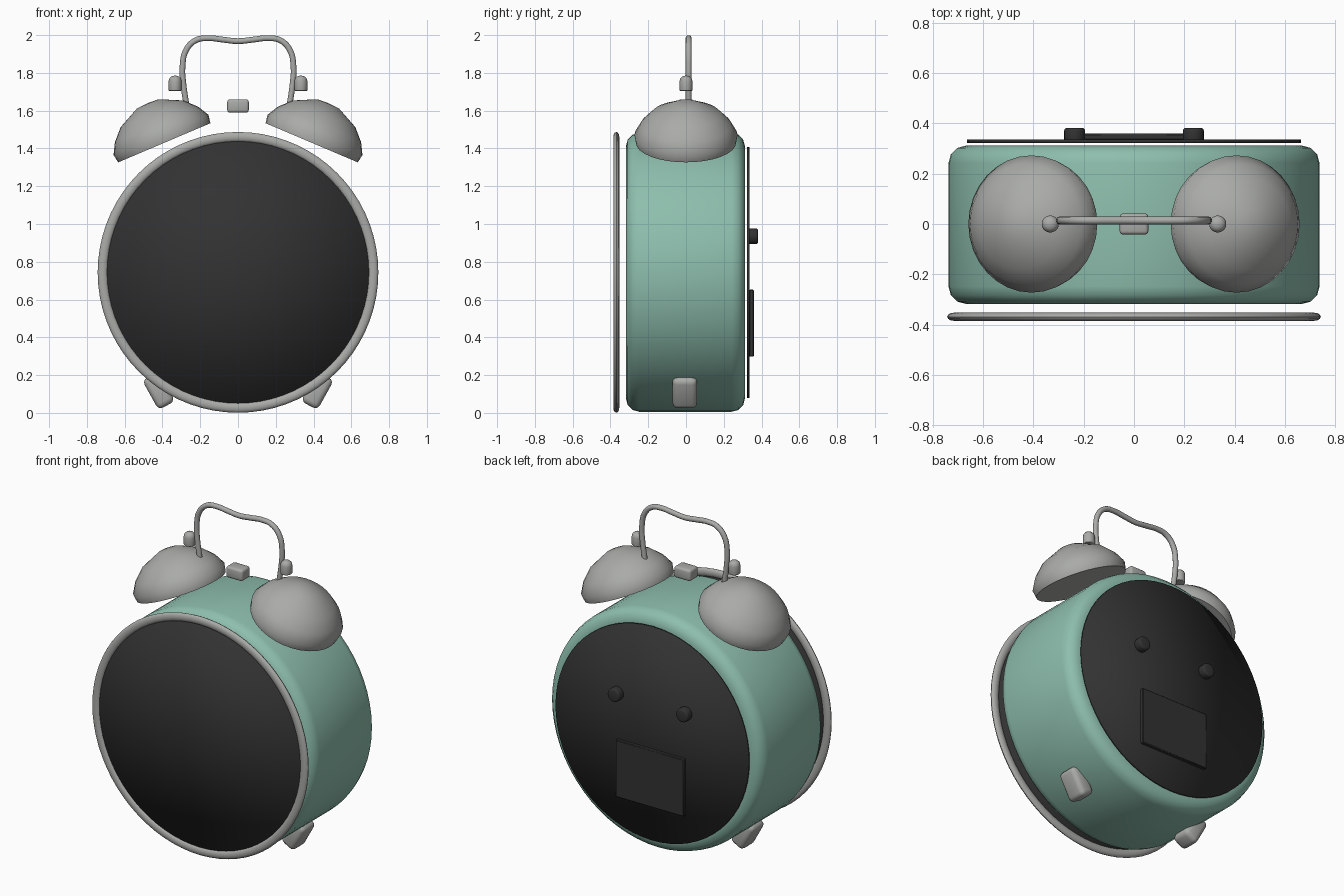
import bpy, bmesh, math
from mathutils import Matrix, Vector

if "Cube" in bpy.data.objects:
    bpy.data.objects.remove(bpy.data.objects["Cube"])


def material(name, rgb):
    m = bpy.data.materials.new(name)
    m.diffuse_color = (*rgb, 1)
    m.use_nodes = True
    m.node_tree.nodes["Principled BSDF"].inputs["Base Color"].default_value = m.diffuse_color
    return m


GREEN = material("mint green", (0.27, 0.52, 0.42))
GREY = material("metal grey", (0.40, 0.41, 0.39))
BLACK = material("soft black", (0.032, 0.032, 0.032))
CZ = 0.744  # height of the clock's axis


def finish(name, bm, mat, matrix, angle=40):
    bmesh.ops.recalc_face_normals(bm, faces=bm.faces)
    me = bpy.data.meshes.new(name)
    bm.to_mesh(me)
    bm.free()
    me.transform(matrix)
    me.materials.append(mat)
    me.shade_smooth()
    if angle < 180:
        me.set_sharp_from_angle(angle=math.radians(angle))
    ob = bpy.data.objects.new(name, me)
    bpy.context.collection.objects.link(ob)
    return ob


def lathe(name, profile, mat, matrix, segs=64, angle=40):
    """Spin (radius, height) points around the local z axis."""
    bm = bmesh.new()
    vs = [bm.verts.new((r, 0, h)) for r, h in profile]
    es = [bm.edges.new(p) for p in zip(vs, vs[1:])]
    bmesh.ops.spin(bm, geom=vs + es, cent=(0, 0, 0), axis=(0, 0, 1),
                   angle=math.tau, steps=segs, use_merge=True)
    bmesh.ops.remove_doubles(bm, verts=bm.verts, dist=1e-5)
    return finish(name, bm, mat, matrix, angle)


def rounded(r, h0, h1, bevel0, bevel1, n=3):
    """Closed cylinder profile with rounded rims."""
    pts = [(0, h0)]
    for b, h, s in ((bevel0, h0 + bevel0, -1), (bevel1, h1 - bevel1, 1)):
        for i in range(n + 1) if b else [0]:
            a = math.pi / 2 * (i / n if s > 0 else 1 - i / n)
            pts.append((r - b + b * math.cos(a), h + s * b * math.sin(a)))
    return pts + [(0, h1)]


def box(name, size, bevel, mat, matrix, segs=3):
    bm = bmesh.new()
    bmesh.ops.create_cube(bm, size=1, matrix=Matrix.Diagonal((*size, 1)))
    bmesh.ops.bevel(bm, geom=bm.edges[:], offset=bevel, segments=segs,
                    profile=0.5, affect='EDGES')
    return finish(name, bm, mat, matrix)


def move(x, y, z):
    return Matrix.Translation((x, y, z))


def turn_y(deg):
    return Matrix.Rotation(math.radians(deg), 4, 'Y')


# Local z points to the back (+y)
BACK = move(0, 0, CZ) @ Matrix.Rotation(-math.pi / 2, 4, 'X')

# Drum body
lathe("body", rounded(0.738, -0.318, 0.312, 0.07, 0.07), GREEN, BACK)

# Front ring: flattened tube
ring = [(0.717 + 0.026 * math.cos(i * math.tau / 12),
         -0.369 + 0.016 * math.sin(i * math.tau / 12)) for i in range(13)]
lathe("front_ring", ring, GREY, BACK, segs=72)

# Dial and back plate
lathe("dial", rounded(0.698, -0.374, -0.364, 0, 0), BLACK, BACK, 72, 180)
lathe("back_plate", rounded(0.664, 0.322, 0.336, 0, 0), BLACK, BACK, 64, 180)

# Battery cover
box("battery_cover", (0.47, 0.024, 0.355), 0.004, BLACK, move(0, 0.347, 0.475), 1)

# Hammer block between the bells
box("hammer", (0.114, 0.084, 0.07), 0.014, GREY, move(0, 0, 1.625))

# Bell outline, from the rim up to the crown
bell = [(0, 0), (0.265, 0), (0.273, 0.045), (0.24, 0.105),
        (0.18, 0.167), (0.062, 0.224), (0, 0.228)]

for side, s in (("left", -1), ("right", 1)):
    lathe(side + "_bell", bell, GREY, move(s * 0.39, 0, 1.43) @ turn_y(s * 23), 32, 60)
    lathe(side + "_bell_knob", rounded(0.034, 0, 0.08, 0.004, 0.028), GREY,
          move(s * 0.333, 0, 1.705), 20)
    lathe(side + "_back_knob", rounded(0.042, 0.334, 0.382, 0.004, 0.012), BLACK,
          move(s * 0.236, 0, 0.935 - CZ) @ BACK, 20)
    box(side + "_foot", (0.1, 0.13, 0.18), 0.028, GREY,
        move(s * 0.42, -0.006, 0.118) @ turn_y(s * 29))

# Carrying handle: smooth tube along a mirrored path
half = [(0.273, 1.63), (0.289, 1.74), (0.294, 1.83), (0.275, 1.92),
        (0.225, 1.972), (0.16, 1.984), (0.08, 1.976)]
path = [(-x, z) for x, z in half] + [(0, 1.968)] + half[::-1]
cu = bpy.data.curves.new("handle", 'CURVE')
cu.dimensions = '3D'
cu.bevel_depth = 0.016
cu.bevel_resolution = 3
cu.resolution_u = 5
cu.use_fill_caps = True
sp = cu.splines.new('BEZIER')
sp.bezier_points.add(len(path) - 1)
for p, (x, z) in zip(sp.bezier_points, path):
    p.co = Vector((x, 0.014, z))
    p.handle_left_type = p.handle_right_type = 'AUTO'
cu.materials.append(GREY)
bpy.context.collection.objects.link(bpy.data.objects.new("handle", cu))
